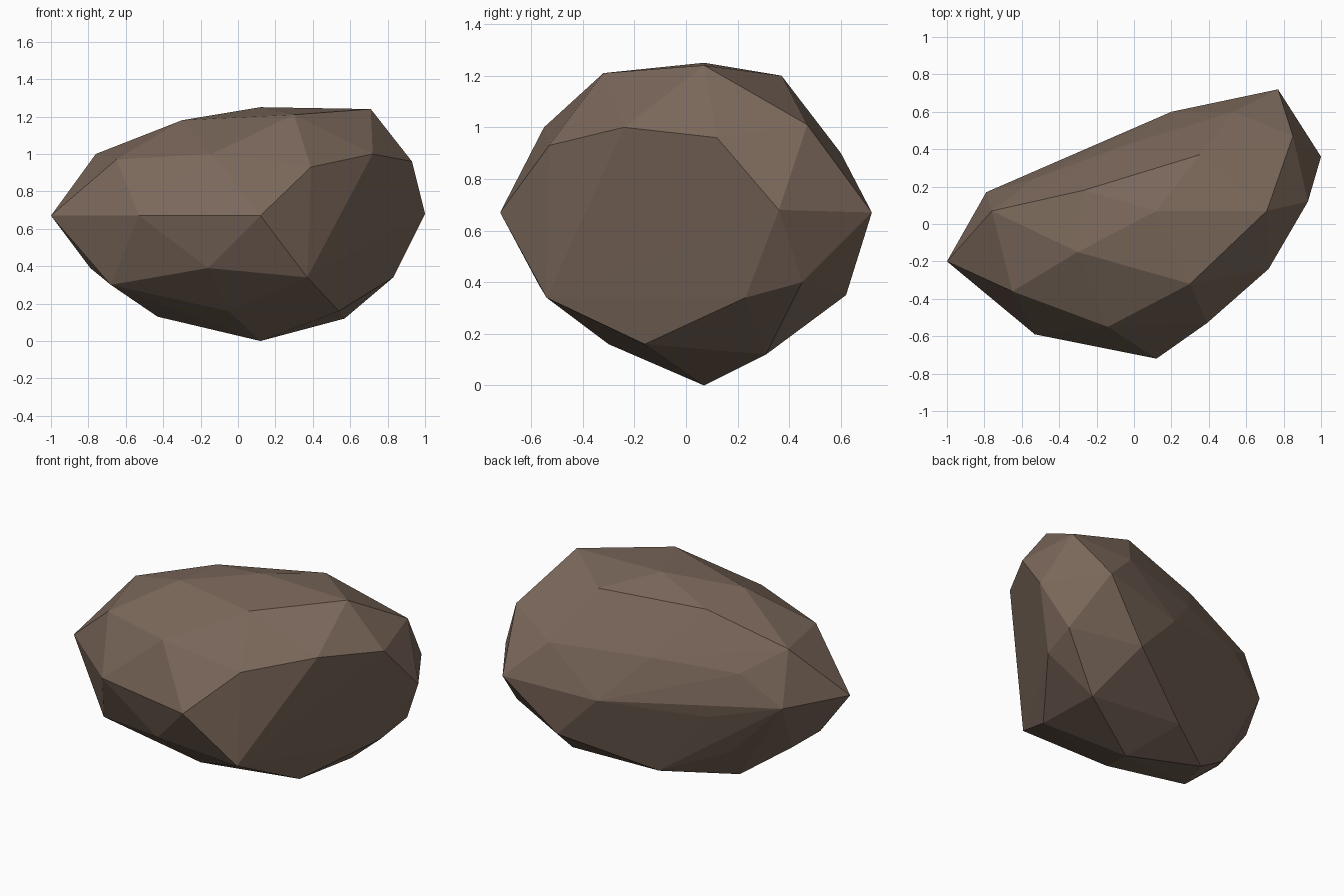
import bpy
import bmesh
from mathutils import Vector

# Remove only the default cube
default_cube = bpy.data.objects.get("Cube")
if default_cube is not None:
    bpy.data.objects.remove(default_cube, do_unlink=True)


def make_material(name, colour):
    """One flat colour, shown both in the viewport and in a render."""
    material = bpy.data.materials.new(name)
    material.use_nodes = True
    material.diffuse_color = colour
    shader = material.node_tree.nodes["Principled BSDF"]
    shader.inputs["Base Color"].default_value = colour
    shader.inputs["Roughness"].default_value = 0.9
    return material


def make_faceted_stone(name, layers, material):
    """Wrap a tight faceted skin around stacked rings of corner points."""
    mesh = bpy.data.meshes.new(name)
    bm = bmesh.new()
    for ring in layers:
        for corner in ring:
            bm.verts.new(Vector(corner))

    hull = bmesh.ops.convex_hull(bm, input=list(bm.verts), use_existing_faces=False)

    # Drop corners that ended up inside the skin
    inner = set(hull["geom_interior"]) | set(hull["geom_unused"])
    loose = [item for item in inner if isinstance(item, bmesh.types.BMVert)]
    bmesh.ops.delete(bm, geom=loose, context="VERTS")

    bmesh.ops.recalc_face_normals(bm, faces=list(bm.faces))
    for face in bm.faces:
        face.smooth = False
        face.material_index = 0
    bm.to_mesh(mesh)
    bm.free()

    mesh.materials.append(material)
    stone = bpy.data.objects.new(name, mesh)
    bpy.context.collection.objects.link(stone)
    return stone


# Summit and the five shoulder corners around it
summit = [(.12, .07, 1.25)]
shoulder = [
    (.71, .07, 1.24), (.3, -.32, 1.21), (-.3, -.15, 1.18),
    (-.27, .18, 1.16), (.35, .37, 1.2),
]

# Upper ring, ending in the steep chipped side
upper_ring = [
    (.39, -.53, .93), (-.14, -.55, 1), (-.65, -.36, .97), (-.76, .07, 1),
    (-.54, .24, .85), (-.05, .42, .89), (.53, .6, .9), (.85, .47, 1.01),
    (.93, .12, .96), (.72, -.24, 1),
]

# Widest ring around the waist
waist = [
    (.12, -.72, .67), (-.53, -.59, .67), (-1, -.2, .67), (-.79, .17, .67),
    (-.38, .33, .57), (.2, .6, .62), (.77, .72, .67), (1, .36, .68),
]

# Lower ring, tucked under the waist
lower_ring = [
    (.37, -.54, .34), (-.16, -.57, .39), (-.68, -.36, .3), (-.79, -.2, .39),
    (-.7, -.05, .32), (-.45, .19, .32), (0, .42, .35), (.46, .62, .35),
    (.86, .45, .4), (.83, .23, .34),
]

# Underside tapering to a single resting point
underside = [
    (.54, -.16, .16), (-.05, -.3, .16), (-.43, .08, .13),
    (-.05, .34, .15), (.57, .31, .12),
]
resting_point = [(.12, .07, 0)]

stone_brown = make_material("stone_brown", (.2, .14, .105, 1))
make_faceted_stone(
    "boulder",
    [summit, shoulder, upper_ring, waist, lower_ring, underside, resting_point],
    stone_brown,
)
